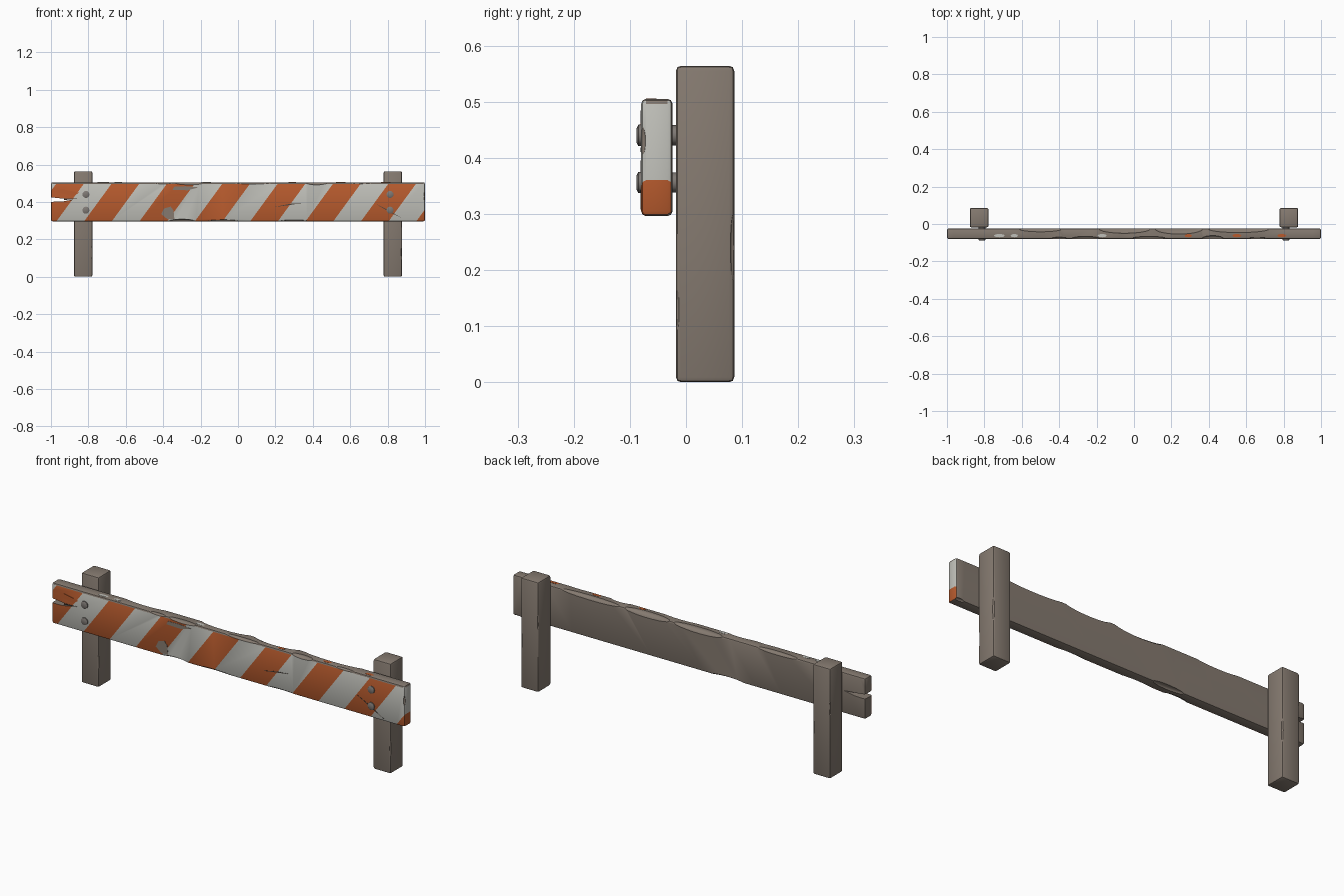
import bpy, bmesh, math
from mathutils import Vector, Matrix

if "Cube" in bpy.data.objects:
    bpy.data.objects.remove(bpy.data.objects["Cube"])


def material(name, rgb):
    m = bpy.data.materials.new(name)
    m.diffuse_color = (*rgb, 1)
    m.use_nodes = True
    m.node_tree.nodes["Principled BSDF"].inputs["Base Color"].default_value = m.diffuse_color
    return m


WOOD = material("weathered_wood", (0.235, 0.195, 0.162))
WHITE = material("white_paint", (0.53, 0.53, 0.49))
ORANGE = material("orange_paint", (0.48, 0.105, 0.027))
METAL = material("bolt_metal", (0.21, 0.19, 0.175))
DARK = material("dark_crack", (0.07, 0.055, 0.045))
MATS = [WOOD, WHITE, ORANGE, METAL, DARK]


def make(name, bm, mats, angle=25):
    bmesh.ops.recalc_face_normals(bm, faces=bm.faces)
    me = bpy.data.meshes.new(name)
    bm.to_mesh(me)
    bm.free()
    for m in mats:
        me.materials.append(m)
    ob = bpy.data.objects.new(name, me)
    bpy.context.collection.objects.link(ob)
    smooth(ob, angle)
    return ob


def smooth(ob, angle=25):
    bpy.ops.object.select_all(action='DESELECT')
    ob.select_set(True)
    bpy.context.view_layer.objects.active = ob
    bpy.ops.object.shade_smooth_by_angle(angle=math.radians(angle))


def box(lo, hi, bevel):
    lo, hi = Vector(lo), Vector(hi)
    bm = bmesh.new()
    bmesh.ops.create_cube(bm, size=1, matrix=Matrix.Translation((lo + hi) / 2)
                          @ Matrix.Diagonal((*(hi - lo), 1)))
    bmesh.ops.bevel(bm, geom=bm.edges[:], offset=bevel, segments=2,
                    profile=0.5, affect='EDGES')
    return bm


def prism(bm, pts, y0, y1):
    """Extrude an x-z outline along y."""
    f = bm.faces.new([bm.verts.new((x, y0, z)) for x, z in pts])
    ex = bmesh.ops.extrude_face_region(bm, geom=[f])
    vs = [v for v in ex['geom'] if isinstance(v, bmesh.types.BMVert)]
    bmesh.ops.translate(bm, verts=vs, vec=(0, y1 - y0, 0))


def carve(ob, chips, wedge=None):
    """Cut scooped chips (x, y, z, half sizes) and an optional split."""
    bm = bmesh.new()
    for x, y, z, a, b, c in chips:
        bmesh.ops.create_icosphere(bm, subdivisions=3, radius=1,
                                   matrix=Matrix.Translation((x, y, z))
                                   @ Matrix.Diagonal((a, b, c, 1)))
    if wedge:
        prism(bm, wedge, -0.2, 0.1)
    cut = make("chip_cutter", bm, ob.data.materials[:])
    cut.hide_render = True
    mod = ob.modifiers.new("chips", 'BOOLEAN')
    mod.operation = 'DIFFERENCE'
    mod.solver = 'EXACT'
    mod.use_self = True
    mod.object = cut
    bpy.context.view_layer.objects.active = ob
    bpy.ops.object.modifier_apply(modifier=mod.name)
    bpy.data.objects.remove(cut)
    smooth(ob)


# Plank: cut along the slanted stripe edges, then coloured by rule
Y0, Y1, Z0, Z1 = -0.08, -0.024, 0.296, 0.505
START, STEP, LEAN = -0.82, 0.148, 0.73
bm = box((-1, Y0, Z0), (1, Y1, Z1), 0.009)
planes = [((START + k * STEP, 0, 0.3), (1, 0, -LEAN)) for k in range(-3, 14)]
for co, no in planes:
    bmesh.ops.bisect_plane(bm, geom=bm.verts[:] + bm.edges[:] + bm.faces[:],
                           plane_co=co, plane_no=Vector(no).normalized())
bm.normal_update()
for f in bm.faces:
    c = f.calc_center_median()
    painted = f.normal.y < -0.3 or (f.normal.x > 0.5 and f.normal.y < 0.5)
    if painted and c.z < Z1 - 0.006:
        k = math.floor((c.x - LEAN * (c.z - 0.3) - START) / STEP)
        f.material_index = 2 if k % 2 == 0 else 1
plank = make("striped_plank", bm, MATS)

# Worn edges and the split left end
carve(plank, [
    (0.56, Y1, Z1, 0.17, 0.022, 0.014), (0.24, Y1, Z1, 0.13, 0.030, 0.018),
    (-0.05, Y1, Z1, 0.14, 0.026, 0.020), (-0.50, Y1, Z1, 0.12, 0.018, 0.012),
    (0.42, Y0, Z1, 0.06, 0.018, 0.014), (0.08, Y0, Z1, 0.10, 0.014, 0.010),
    (-0.26, Y0, Z1, 0.08, 0.014, 0.014), (-0.40, Y0, Z1, 0.05, 0.010, 0.009),
    (0.66, Y0, Z1, 0.06, 0.009, 0.008), (-0.30, Y0, Z0, 0.07, 0.020, 0.012),
    (-0.08, Y0, Z0, 0.09, 0.012, 0.009), (0.30, Y0, Z0, 0.08, 0.012, 0.008),
    (-0.22, Y1, Z0, 0.09, 0.020, 0.012), (0.98, Y1, Z0, 0.03, 0.012, 0.008),
    (1.0, Y0, 0.43, 0.006, 0.008, 0.03),
], [(-1.03, 0.400), (-0.94, 0.402), (-0.88, 0.413), (-0.94, 0.418),
    (-1.03, 0.428)])


# Scuffs and cracks as thin plates on the front
def plate(name, pts, mat):
    bm = bmesh.new()
    prism(bm, pts, Y0 - 0.0012, Y0 + 0.001)
    make(name, bm, [mat])


plate("bare_patch_low", [(-0.41, 0.335), (-0.38, 0.31), (-0.34, 0.31),
                         (-0.345, 0.355), (-0.36, 0.375), (-0.395, 0.365)], WOOD)
plate("bare_patch_high", [(-0.35, 0.465), (-0.27, 0.462), (-0.21, 0.478),
                          (-0.28, 0.484), (-0.34, 0.482)], WOOD)
plate("bare_patch_split", [(-0.99, 0.455), (-0.88, 0.43), (-0.85, 0.45),
                           (-0.94, 0.468)], ORANGE)
plate("split_crack", [(-0.93, 0.410), (-0.85, 0.418), (-0.93, 0.417)], DARK)
plate("right_crack", [(0.73, 0.393), (0.80, 0.352), (0.885, 0.308),
                      (0.80, 0.358)], DARK)
plate("middle_crack", [(0.19, 0.372), (0.28, 0.384), (0.35, 0.395),
                       (0.28, 0.390)], DARK)

# Paint remnants on the top edge
for i, (x, w, m) in enumerate([(-0.72, 0.03, WHITE), (-0.64, 0.02, WHITE),
                               (-0.17, 0.025, WHITE), (0.29, 0.02, ORANGE),
                               (0.55, 0.025, ORANGE), (0.79, 0.025, ORANGE)]):
    bm = bmesh.new()
    bmesh.ops.create_cone(bm, cap_ends=True, segments=8, radius1=1, radius2=1,
                          depth=0.002, matrix=Matrix.Translation((x, -0.062, Z1))
                          @ Matrix.Diagonal((w, 0.009, 1, 1)))
    make(f"top_paint_{i}", bm, [m])

# Posts and the bolts that hold the plank off them
for side, sx in (("left", -1), ("right", 1)):
    cx = 0.828 * sx
    post = make(f"{side}_post",
                box((cx - 0.05, -0.018, 0), (cx + 0.05, 0.086, 0.564), 0.009),
                [WOOD])
    carve(post, [(cx + 0.05, -0.018, 0.13, 0.006, 0.006, 0.05),
                 (cx + 0.05, 0.086, 0.24, 0.007, 0.007, 0.07),
                 (cx - 0.05, 0.086, 0.36, 0.006, 0.006, 0.05)])
    for level, z in (("upper", 0.440), ("lower", 0.356)):
        bm = bmesh.new()
        for y, depth, r1, r2 in ((-0.0805, 0.009, 0.019, 0.019),
                                 (-0.0865, 0.003, 0.019, 0.013),
                                 (-0.0205, 0.012, 0.018, 0.018)):
            bmesh.ops.create_cone(bm, cap_ends=True, segments=12, radius1=r1,
                                  radius2=r2, depth=depth,
                                  matrix=Matrix.Translation((0.813 * sx, y, z))
                                  @ Matrix.Rotation(math.pi / 2, 4, 'X'))
        make(f"{side}_{level}_bolt", bm, [METAL], 40)
